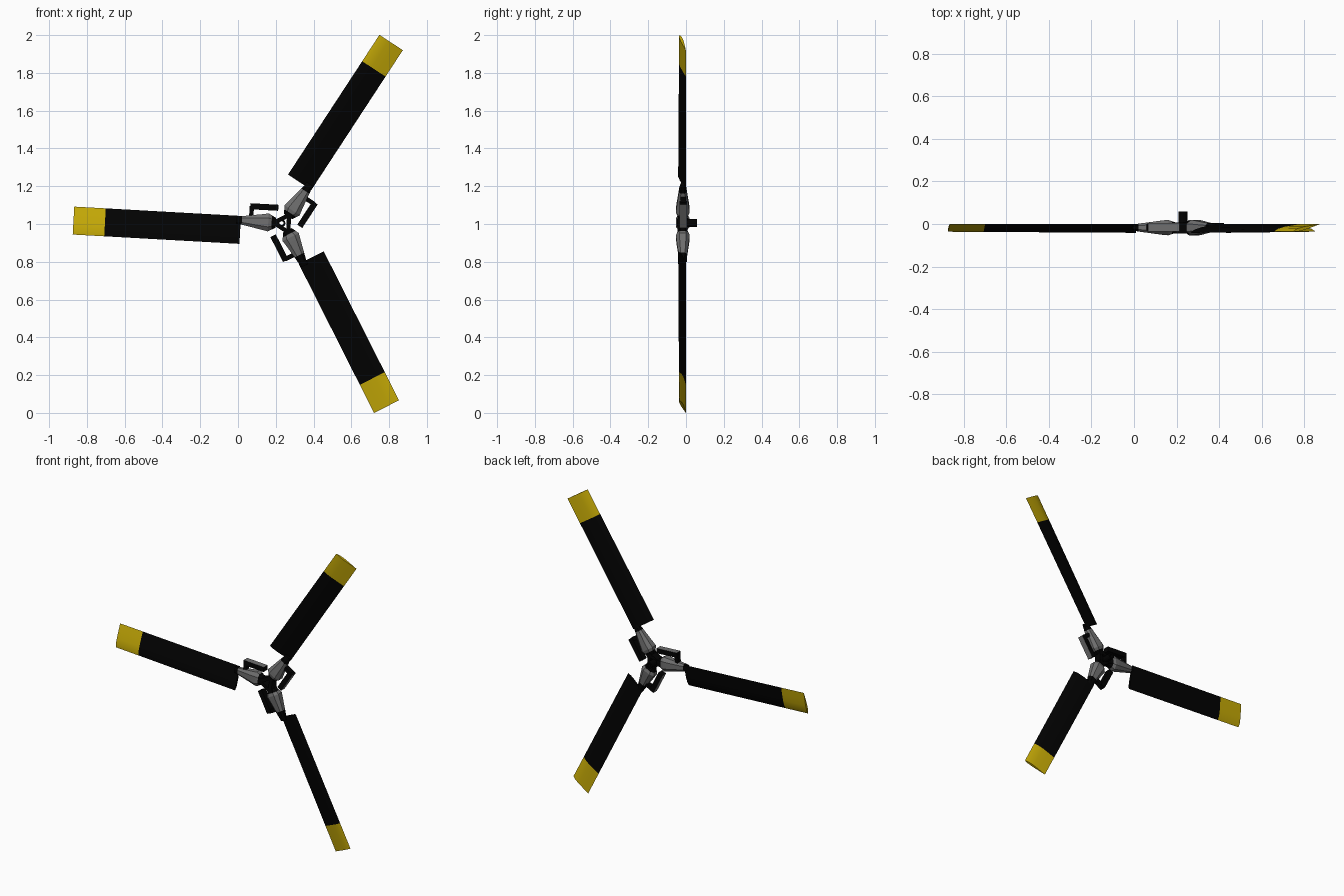
import bpy, bmesh, math
from mathutils import Vector

if "Cube" in bpy.data.objects:
    bpy.data.objects.remove(bpy.data.objects["Cube"])

CX, CZ = 0.242, 1.004          # rotor axis (runs along y)
YC = -0.017                    # mid plane of the blades
START = 176.8                  # angle of the first blade


def material(name, rgb):
    m = bpy.data.materials.new(name)
    m.diffuse_color = (*rgb, 1)
    m.use_nodes = True
    m.node_tree.nodes["Principled BSDF"].inputs["Base Color"].default_value = m.diffuse_color
    return m


BLACK = material("black", (0.0006, 0.0006, 0.0006))
YELLOW = material("yellow", (0.56, 0.40, 0.002))
GREY = material("grey", (0.16, 0.16, 0.16))


def place(p, deg):
    """Local (along blade, across blade, y) to world, turned about the axis."""
    a = math.radians(deg)
    u, v, y = p
    return Vector((CX + u * math.cos(a) - v * math.sin(a), y,
                   CZ + u * math.sin(a) + v * math.cos(a)))


def loft(name, rings, mat, deg, smooth=False, closed=False):
    """Skin a list of rings; closed joins last to first, otherwise cap the ends."""
    bm = bmesh.new()
    vs = [[bm.verts.new(place(p, deg)) for p in r] for r in rings]
    n = len(vs[0])
    pairs = list(zip(vs, vs[1:])) + ([(vs[-1], vs[0])] if closed else [])
    for a, b in pairs:
        for i in range(n):
            bm.faces.new((a[i], a[(i + 1) % n], b[(i + 1) % n], b[i]))
    if not closed:
        bm.faces.new(vs[0])
        bm.faces.new(vs[-1])
    bmesh.ops.recalc_face_normals(bm, faces=bm.faces)
    me = bpy.data.meshes.new(name)
    bm.to_mesh(me)
    bm.free()
    me.materials.append(mat)
    ob = bpy.data.objects.new(name, me)
    bpy.context.collection.objects.link(ob)
    if smooth:
        bpy.context.view_layer.objects.active = ob
        ob.select_set(True)
        bpy.ops.object.shade_smooth_by_angle(angle=math.radians(35))
        ob.select_set(False)
    return ob


def box(name, u0, u1, v0, v1, y0, y1, mat, deg):
    return loft(name, [[(u, v0, y0), (u, v1, y0), (u, v1, y1), (u, v0, y1)]
                       for u in (u0, u1)], mat, deg)


def airfoil(u):
    """Thin pitched section; the wide-offset edge leans forward."""
    lead = -0.041 + 0.006 * (u - 0.228) / 0.884
    prof = [(0, 0), (0.3, 0.005), (0.6, 0.009), (0.85, 0.008), (1, 0)]
    low = [(t, -h * 0.8) for t, h in prof[-2:0:-1]]
    return [(u, -0.026 + 0.148 * t, -0.001 + (lead + 0.001) * t + h)
            for t, h in prof + low]


def grip_ring(u, vc, hv, hy):
    """Octagonal section of a blade grip."""
    c = 0.5
    pts = [(1, c), (c, 1), (-c, 1), (-1, c), (-1, -c), (-c, -1), (c, -1), (1, -c)]
    return [(u, vc + a * hv, YC + b * hy) for a, b in pts]


def taper(u):
    """Section on the tapering outer half of a grip."""
    t = (u - 0.105) / 0.12
    return grip_ring(u, -0.003 * t, 0.043 - 0.021 * t, 0.034 - 0.016 * t)


for k, grip_end in enumerate((0.222, 0.188, 0.205)):
    d = START + 120 * k
    s = f"_{k + 1}"
    # blade and painted tip
    loft("blade" + s, [airfoil(u) for u in (0.228, 0.945)], BLACK, d, True)
    loft("blade_tip" + s, [airfoil(u) for u in (0.945, 1.112)], YELLOW, d, True)
    # tapered grip with dark inner collar and dark root joint
    loft("grip_collar" + s, [grip_ring(0.042, 0, 0.026, 0.022),
                             grip_ring(0.064, 0, 0.038, 0.03)], BLACK, d)
    loft("grip" + s, [grip_ring(0.064, 0, 0.038, 0.03),
                      grip_ring(0.082, 0, 0.048, 0.036),
                      taper(0.105), taper(grip_end)], GREY, d)
    loft("blade_root" + s, [taper(grip_end), taper(0.225),
                            grip_ring(0.25, -0.003, 0.02, 0.01)], BLACK, d)
    # side link with a grey outer face and a foot reaching back to the grip
    link = box("link" + s, 0.033, 0.182, -0.096, -0.064, -0.035, 0.004, BLACK, d)
    link.data.materials.append(GREY)
    outward = place((0, -1, 0), d) - place((0, 0, 0), d)
    for f in link.data.polygons:
        if f.normal.dot(outward) > 0.9:
            f.material_index = 1
    box("link_foot" + s, 0.162, 0.185, -0.08, -0.022, -0.03, 0.0, BLACK, d)
    # hub spoke
    box("hub_spoke" + s, 0.03, 0.07, -0.02, 0.02, -0.044, 0.008, BLACK, d)

# triangular hub frame with an open middle
loft("hub_frame", [[(r * math.cos(a), r * math.sin(a), y)
                    for r, y in ((0.075, -0.044), (0.075, 0.006),
                                 (0.03, 0.006), (0.03, -0.044))]
                   for a in (math.radians(120 * i) for i in range(3))],
     BLACK, START, closed=True)

# hollow shaft stub at the back
loft("shaft", [[(0.012 + r * math.cos(a), r * math.sin(a), y)
                for r, y in ((0.021, -0.01), (0.021, 0.058),
                             (0.011, 0.058), (0.011, -0.01))]
               for a in (math.radians(30 * i) for i in range(12))],
     BLACK, START, closed=True)
